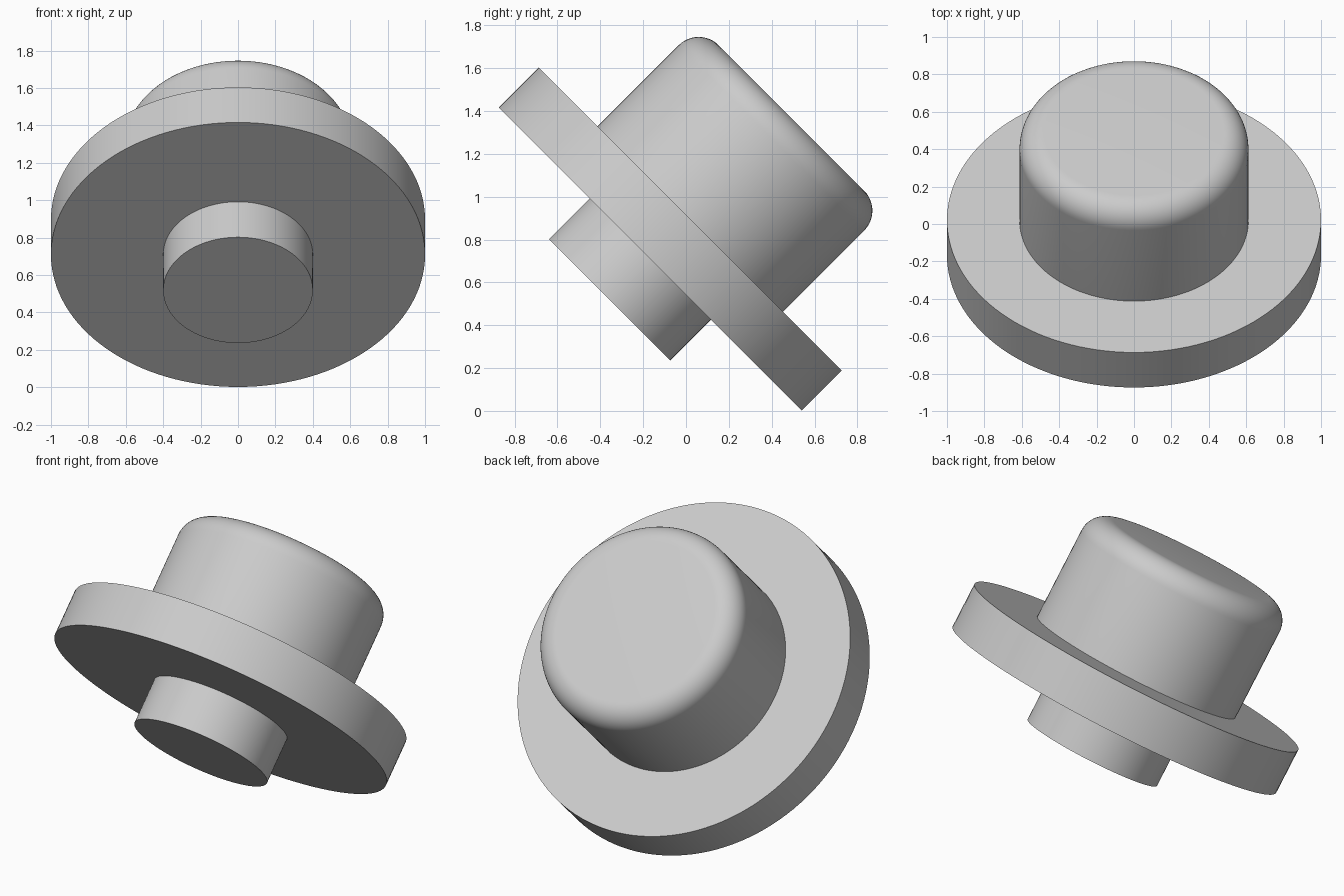
import bpy
import bmesh
import math
from mathutils import Matrix, Vector

cube = bpy.data.objects.get("Cube")
if cube:
    bpy.data.objects.remove(cube, do_unlink=True)

grey = bpy.data.materials.new("light grey")
grey.use_nodes = True
colour = (0.6, 0.6, 0.6, 1)
grey.diffuse_color = colour
grey.node_tree.nodes["Principled BSDF"].inputs["Base Color"].default_value = colour

# Shared axis, leaning back by 45 degrees; heights are measured along it
FLANGE_BASE = Vector((0, -0.167, 0.709))
TILT = Matrix.Translation(FLANGE_BASE) @ Matrix.Rotation(math.radians(-45), 4, "X")


def disc_part(name, radius, bottom, top, fillet=0):
    """Solid cylinder on the tilted axis, with an optional rounded top rim."""
    bm = bmesh.new()
    bmesh.ops.create_cone(bm, cap_ends=True, segments=128, radius1=radius,
                          radius2=radius, depth=top - bottom,
                          matrix=Matrix.Translation((0, 0, (bottom + top) / 2)))
    if fillet:
        rim = [e for e in bm.edges if all(v.co.z > top - 0.001 for v in e.verts)]
        bmesh.ops.bevel(bm, geom=rim, offset=fillet, offset_type="OFFSET",
                        segments=12, profile=0.5, affect="EDGES")
    bm.transform(TILT)
    mesh = bpy.data.meshes.new(name)
    bm.to_mesh(mesh)
    bm.free()
    mesh.materials.append(grey)
    obj = bpy.data.objects.new(name, mesh)
    bpy.context.collection.objects.link(obj)
    bpy.ops.object.select_all(action="DESELECT")
    obj.select_set(True)
    bpy.context.view_layer.objects.active = obj
    bpy.ops.object.shade_smooth_by_angle(angle=math.radians(30))


# Wide flange, rounded plug above it, short stem below (ends sunk into flange)
disc_part("flange", 1.0, 0, 0.265)
disc_part("rounded_plug", 0.612, 0.2, 0.932, fillet=0.132)
disc_part("stem", 0.4, -0.268, 0.06)
